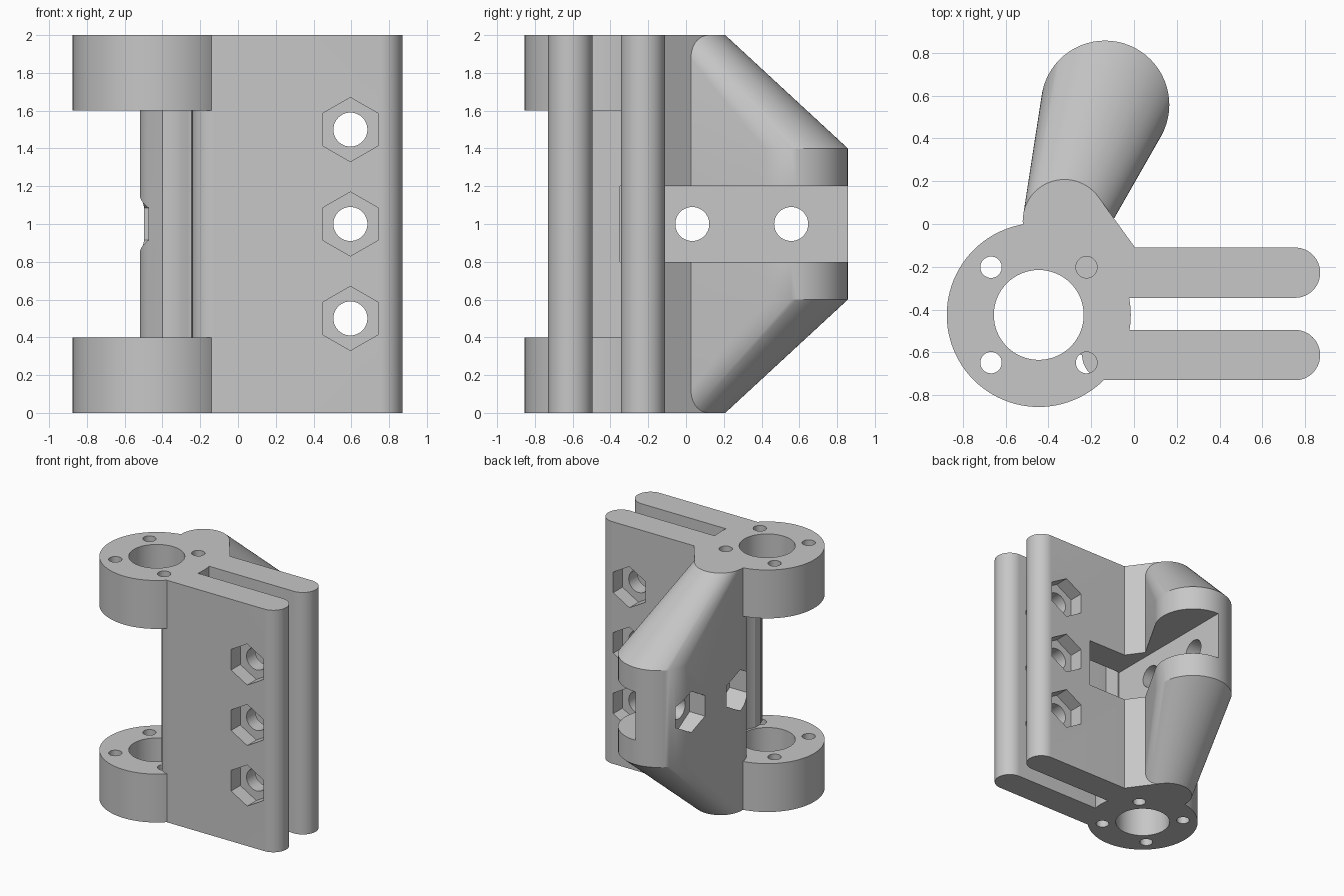
import bpy, bmesh
from math import cos, sin, pi, tau
from mathutils.geometry import convex_hull_2d

old = bpy.data.objects.get("Cube")
if old:
    bpy.data.objects.remove(old, do_unlink=True)

grey = bpy.data.materials.new("plain grey")
grey.use_nodes = True
grey.diffuse_color = (0.57, 0.57, 0.57, 1)
grey.node_tree.nodes["Principled BSDF"].inputs["Base Color"].default_value = grey.diffuse_color


def ring(u, v, r, n=64, start=0.0):
    return [(u + r * cos(start + tau * i / n), v + r * sin(start + tau * i / n)) for i in range(n)]


def rect(u0, u1, v0, v1):
    return [(u0, v0), (u1, v0), (u1, v1), (u0, v1)]


def finish(name, bm):
    bmesh.ops.recalc_face_normals(bm, faces=bm.faces)
    mesh = bpy.data.meshes.new(name)
    bm.to_mesh(mesh)
    bm.free()
    mesh.materials.append(grey)
    ob = bpy.data.objects.new(name, mesh)
    bpy.context.scene.collection.objects.link(ob)
    return ob


def prism(name, pts, w0, w1, axis="z"):
    """Convex outline of the points, extruded along one axis."""
    place = {"x": lambda u, v, w: (w, u, v),
             "y": lambda u, v, w: (u, w, v),
             "z": lambda u, v, w: (u, v, w)}[axis]
    outline = [pts[i] for i in convex_hull_2d(pts)]
    bm = bmesh.new()
    low, high = [[bm.verts.new(place(u, v, w)) for u, v in outline] for w in (w0, w1)]
    bm.faces.new(low)
    bm.faces.new(high)
    for i in range(len(low)):
        j = (i + 1) % len(low)
        bm.faces.new((low[i], low[j], high[j], high[i]))
    return finish(name, bm)


def solid_hull(name, pts):
    bm = bmesh.new()
    for p in pts:
        bm.verts.new(p)
    bmesh.ops.convex_hull(bm, input=bm.verts)
    loose = [v for v in bm.verts if not v.link_faces]
    bmesh.ops.delete(bm, geom=loose, context="VERTS")
    bmesh.ops.dissolve_limit(bm, angle_limit=0.002, verts=bm.verts, edges=bm.edges)
    return finish(name, bm)


def combine(target, other, operation):
    mod = target.modifiers.new(operation.lower(), "BOOLEAN")
    mod.operation = operation
    mod.solver = "EXACT"
    mod.object = other
    bpy.context.view_layer.objects.active = target
    bpy.ops.object.modifier_apply(modifier=mod.name)
    bpy.data.objects.remove(other, do_unlink=True)


AX, AY = -0.445, -0.425          # axis of the two collars
FRONT, BACK = -0.6125, -0.2275   # centre lines of the two plates
HALF = 0.1175                    # half the plate thickness


def plate(name, y):
    return prism(name, ring(-0.125, y, HALF) + ring(0.7525, y, HALF), 0, 2)


# Twin clamp plates joined by a web
body = plate("clamp_bracket", FRONT)
combine(body, plate("back_plate", BACK), "UNION")
combine(body, prism("web", rect(-0.25, -0.13, FRONT, BACK), 0, 2), "UNION")

# Shoulder between the plates and the arm
SX, SY, SR = -0.325, 0.013, 0.195
shoulder = ring(SX, SY, SR) + [(-0.4, -0.2), (-0.24, -0.3), (-0.13, -0.34), (0.005, -0.11)]
combine(body, prism("shoulder", shoulder, 0, 2), "UNION")

# Tapered arm
arm_points = [(x, y, z) for x, y, r, heights in ((SX, SY, SR, (0, 2)), (-0.135, 0.557, 0.3, (0.6, 1.4)))
              for x, y in ring(x, y, r) for z in heights]
combine(body, solid_hull("arm", arm_points), "UNION")

# Clearance around the collar axis
combine(body, prism("clearance", ring(AX, AY, 0.23), 0.4, 1.6), "DIFFERENCE")

# Collars with bores and screw holes
for z0, z1, cut0, cut1 in ((0, 0.4, -0.1, 0.4), (1.6, 2, 1.6, 2.1)):
    combine(body, prism("collar", ring(AX, AY, 0.43, 96), z0, z1), "UNION")
    combine(body, prism("bore", ring(AX, AY, 0.21), cut0, cut1), "DIFFERENCE")
    for dx in (-0.223, 0.223):
        for dy in (-0.223, 0.223):
            hole = prism("screw_hole", ring(AX + dx, AY + dy, 0.05, 32), cut0, cut1)
            combine(body, hole, "DIFFERENCE")

# Slot that opens the arm and the back plate
combine(body, prism("arm_slot", rect(-0.14, 0.355, -0.35, 1), 0.8, 1.2), "DIFFERENCE")

# Bolt holes through the plates, with a nut pocket on both outer sides
for z in (0.5, 1, 1.5):
    combine(body, prism("plate_hole", ring(0.595, z, 0.09, 40), -1, 0, "y"), "DIFFERENCE")
    for y0, y1 in ((-0.8, -0.61), (-0.23, -0.04)):
        pocket = prism("nut_pocket", ring(0.595, z, 0.17, 6, pi / 2), y0, y1, "y")
        combine(body, pocket, "DIFFERENCE")

# Bolt holes through the arm, with nut pockets on the far side
for y in (0.033, 0.557):
    combine(body, prism("arm_hole", ring(y, 1, 0.09, 40), -0.7, 0, "x"), "DIFFERENCE")
    pocket = prism("arm_pocket", ring(y, 1, 0.17, 6, pi / 2), -0.7, -0.32, "x")
    combine(body, pocket, "DIFFERENCE")

# Smooth curved walls, crisp edges
bpy.ops.object.select_all(action="DESELECT")
body.select_set(True)
bpy.context.view_layer.objects.active = body
bpy.ops.object.shade_smooth_by_angle(angle=pi / 7)
